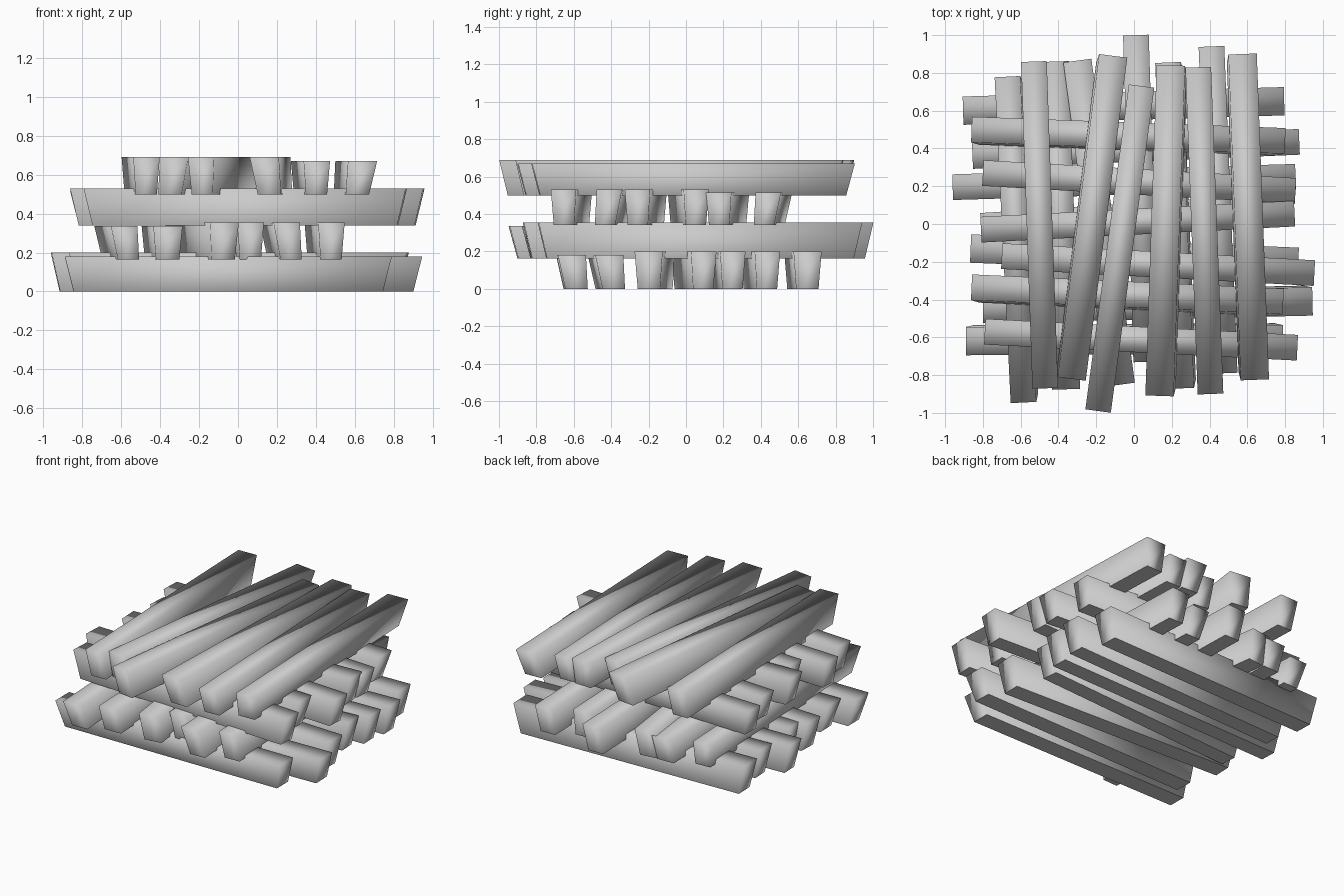
import bpy
import bmesh
from mathutils import Vector

cube = bpy.data.objects.get("Cube")
if cube:
    bpy.data.objects.remove(cube, do_unlink=True)

grey = bpy.data.materials.new("plain_grey")
grey.use_nodes = True
colour = (0.6, 0.6, 0.6, 1)
grey.diffuse_color = colour
grey.node_tree.nodes["Principled BSDF"].inputs["Base Color"].default_value = colour

# Half widths of the top face, and sideways shifts of the underside
SLIM, WIDE = 0.068, 0.075
LEFT, RIGHT = 0.025, -0.025
BOTTOM_RATIO = 0.8
END_SLANT = 0.045


def log(name, start, end, floor, top, half, lean):
    """Log wider and longer at the top; lean shifts its underside to its left."""
    a, b = Vector(start), Vector(end)
    along = (b - a).normalized()
    side = Vector((-along.y, along.x))
    bm = bmesh.new()
    rings = []
    for width, slant, shift, z in ((half * BOTTOM_RATIO, END_SLANT, lean, floor), (half, 0, 0, top)):
        p = a + along * slant + side * shift
        q = b - along * slant + side * shift
        corners = (p - side * width, q - side * width, q + side * width, p + side * width)
        rings.append([bm.verts.new((c.x, c.y, z)) for c in corners])
    low, high = rings
    underside = bm.faces.new(low[::-1])
    bm.faces.new(high)
    for i in range(4):
        j = (i + 1) % 4
        bm.faces.new((low[i], low[j], high[j], high[i]))
    for f in bm.faces:
        f.smooth = f is not underside
    mesh = bpy.data.meshes.new(name)
    bm.to_mesh(mesh)
    bm.free()
    mesh.materials.append(grey)
    bpy.context.collection.objects.link(bpy.data.objects.new(name, mesh))


def layer(name, floor, thick_top, thin_top, thin_logs, logs):
    """Lay one row of logs; the logs whose index is in thin_logs are lower."""
    for i, (start, end, half, lean) in enumerate(logs):
        top = thin_top if i in thin_logs else thick_top
        log(f"{name}_{i + 1}", start, end, floor, top, half, lean)


# Bottom row, running left to right
layer("bottom_cross_log", floor=0, thick_top=0.2, thin_top=0.18, thin_logs=(0, 1), logs=[
    ((-.89, -.62), (.79, -.61), WIDE, LEFT),
    ((-.8, -.45), (.945, -.41), WIDE, LEFT),
    ((-.865, -.13), (.87, -.2), WIDE, 0),
    ((-.81, -.01), (.8, .095), SLIM, 0),
    ((-.96, .195), (.855, .25), SLIM, 0),
    ((-.855, .36), (.875, .435), SLIM, 0),
    ((-.905, .6), (.795, .65), WIDE, 0),
])

# Second row, running front to back
layer("lower_long_log", floor=0.163, thick_top=0.355, thin_top=0.335, thin_logs=(0, 1), logs=[
    ((-.585, -.945), (-.67, .78), SLIM, RIGHT),
    ((-.36, -.875), (-.42, .86), WIDE, 0),
    ((-.07, -.85), (-.3, .865), WIDE, 0),
    ((.065, -.73), (.01, 1), SLIM, 0),
    ((.25, -.87), (.18, .855), SLIM, RIGHT),
    ((.48, -.79), (.41, .94), SLIM, 0),
])

# Third row, running left to right
layer("upper_cross_log", floor=0.34, thick_top=0.53, thin_top=0.515, thin_logs=(4, 5), logs=[
    ((-.79, -.57), (.865, -.655), SLIM, 0),
    ((-.86, -.335), (.79, -.41), SLIM, RIGHT),
    ((-.7, -.17), (.955, -.26), SLIM, 0),
    ((-.81, -.03), (.85, .055), SLIM, 0),
    ((-.8, .27), (.855, .175), SLIM, 0),
    ((-.86, .5), (.8, .44), SLIM, RIGHT),
])

# Top row, running front to back
layer("top_long_log", floor=0.498, thick_top=0.69, thin_top=0.67, thin_logs=(4, 5), logs=[
    ((-.47, -.87), (-.53, .86), SLIM, 0),
    ((-.33, -.82), (-.11, .89), WIDE, LEFT),
    ((-.19, -.99), (.04, .73), SLIM, 0),
    ((.135, -.91), (.195, .84), WIDE, RIGHT),
    ((.405, -.9), (.34, .83), SLIM, 0),
    ((.64, -.825), (.575, .9), WIDE, LEFT),
])
